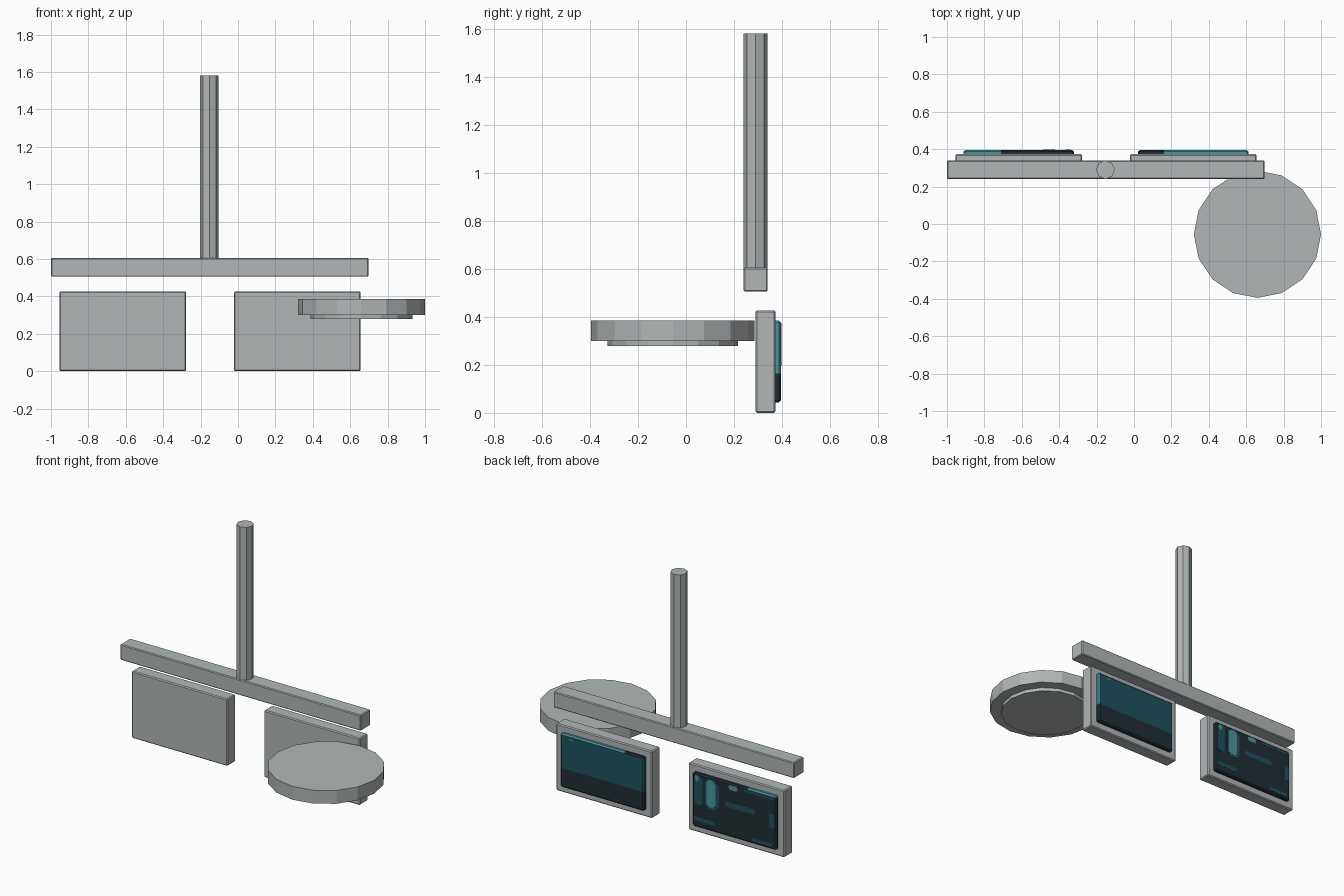
import bpy, bmesh, math
from mathutils import Vector, Matrix

if "Cube" in bpy.data.objects:
    bpy.data.objects.remove(bpy.data.objects["Cube"])


def material(name, rgb):
    m = bpy.data.materials.new(name)
    m.diffuse_color = (*rgb, 1)
    m.use_nodes = True
    m.node_tree.nodes["Principled BSDF"].inputs["Base Color"].default_value = m.diffuse_color
    return m


GREY = material("grey metal", (0.44, 0.47, 0.475))
DARK = material("dark screen", (0.015, 0.027, 0.034))
TEAL = material("deep teal", (0.014, 0.085, 0.112))
LIGHT = material("light teal", (0.07, 0.30, 0.34))


def finish(bm, name, mats):
    bmesh.ops.recalc_face_normals(bm, faces=bm.faces)
    me = bpy.data.meshes.new(name)
    bm.to_mesh(me)
    bm.free()
    for m in mats:
        me.materials.append(m)
    ob = bpy.data.objects.new(name, me)
    bpy.context.collection.objects.link(ob)
    return ob


def box_bm(lo, hi, bevel):
    bm = bmesh.new()
    bmesh.ops.create_cube(bm, size=1)
    lo, hi = Vector(lo), Vector(hi)
    for v in bm.verts:
        v.co = (lo + hi) / 2 + v.co * (hi - lo)
    bmesh.ops.bevel(bm, geom=bm.edges[:], offset=bevel, segments=1,
                    affect='EDGES', profile=0.5)
    return bm


def box(name, lo, hi, bevel):
    return finish(box_bm(lo, hi, bevel), name, [GREY])


def prism(name, x, y, z0, z1, r, sides):
    bm = bmesh.new()
    bmesh.ops.create_cone(bm, cap_ends=True, segments=sides, radius1=r, radius2=r,
                          depth=z1 - z0, matrix=Matrix.Translation((x, y, (z0 + z1) / 2)))
    return finish(bm, name, [GREY])


def screen(name, x0, x1, cuts, rule):
    """Bevelled screen slab, cut by planes and coloured by a rule on face centres."""
    bm = box_bm((x0, 0.36, 0.043), (x1, 0.395, 0.385), 0.008)
    for co, no in cuts:
        bmesh.ops.bisect_plane(bm, geom=bm.verts[:] + bm.edges[:] + bm.faces[:],
                               plane_co=co, plane_no=no)
    bm.normal_update()
    for f in bm.faces:
        f.material_index = rule(f.calc_center_median(), f.normal)
    return finish(bm, name, [DARK, TEAL, LIGHT])


def plate(name, x1, u0, u1, v0, v1, mat, level=1):
    """Thin plate on a screen; u runs left to right seen from behind, v downwards."""
    w, h = 0.59, 0.342
    a, b = x1 - 0.01 - u1 * (w - 0.02), x1 - 0.01 - u0 * (w - 0.02)
    c, d = 0.375 - v1 * (h - 0.02), 0.375 - v0 * (h - 0.02)
    k = min(b - a, d - c) * 0.28
    pts = [(a + k, c), (b - k, c), (b, c + k), (b, d - k),
           (b - k, d), (a + k, d), (a, d - k), (a, c + k)]
    bm = bmesh.new()
    f = bm.faces.new([bm.verts.new((x, 0.394, z)) for x, z in pts])
    ex = bmesh.ops.extrude_face_region(bm, geom=[f])["geom"]
    bmesh.ops.translate(bm, vec=(0, 0.001 + 0.0012 * level, 0),
                        verts=[g for g in ex if isinstance(g, bmesh.types.BMVert)])
    return finish(bm, name, [mat])


# Hanging pole and crossbar
prism("ceiling_pole", -0.153, 0.29, 0.60, 1.58, 0.05, 8)
box("crossbar", (-1, 0.24, 0.505), (0.698, 0.34, 0.605), 0.005)

# Monitor casings
for side, x in (("left", -0.955), ("right", -0.021)):
    box("monitor_casing_" + side, (x, 0.29, 0), (x + 0.677, 0.373, 0.427), 0.006)

# Screens
screen("screen_left", -0.912, -0.322, [((-0.71, 0, 0), (1, 0, 0))],
       lambda c, n: 2 if n.z > 0.3 and c.x < -0.71 else 0)
screen("screen_right", 0.021, 0.611,
       [((0, 0, 0.165), (0, 0, 1)), ((0.16, 0, 0), (1, 0, 0))],
       lambda c, n: 0 if c.z < 0.165 or (n.z > 0.3 and c.x < 0.16)
       else (2 if n.x > 0.3 or n.z > 0.3 else 1))

# Painted shapes on the left screen
X = -0.322
plate("display_column_a", X, 0.01, 0.11, 0.0, 0.58, TEAL)
plate("display_column_a_core", X, 0.015, 0.06, 0.0, 0.12, LIGHT, 2)
plate("display_column_b", X, 0.14, 0.31, 0.0, 0.60, TEAL)
plate("display_column_b_core", X, 0.16, 0.27, 0.02, 0.56, LIGHT, 2)
plate("display_patch", X, 0.43, 0.54, 0.0, 0.10, LIGHT)
plate("display_bar", X, 0.39, 0.76, 0.34, 0.45, TEAL)
plate("display_low_bar", X, 0.0, 0.27, 0.82, 0.90, TEAL)
plate("display_edge_blob", X, 0.93, 1.0, 0.32, 0.62, TEAL)
plate("display_base_bar", X, 0.72, 0.97, 0.91, 0.98, TEAL)
plate("display_top_bar", X, 0.62, 1.0, 0.0, 0.05, TEAL)

# Small marker on the right screen
plate("display_marker", 0.611, 0.09, 0.15, 0.03, 0.055, LIGHT)

# Round lamp head with a smaller lens disc below
prism("lamp_disc", 0.66, -0.055, 0.30, 0.385, 0.34, 16)
prism("lamp_lens", 0.66, -0.055, 0.278, 0.31, 0.272, 16)
